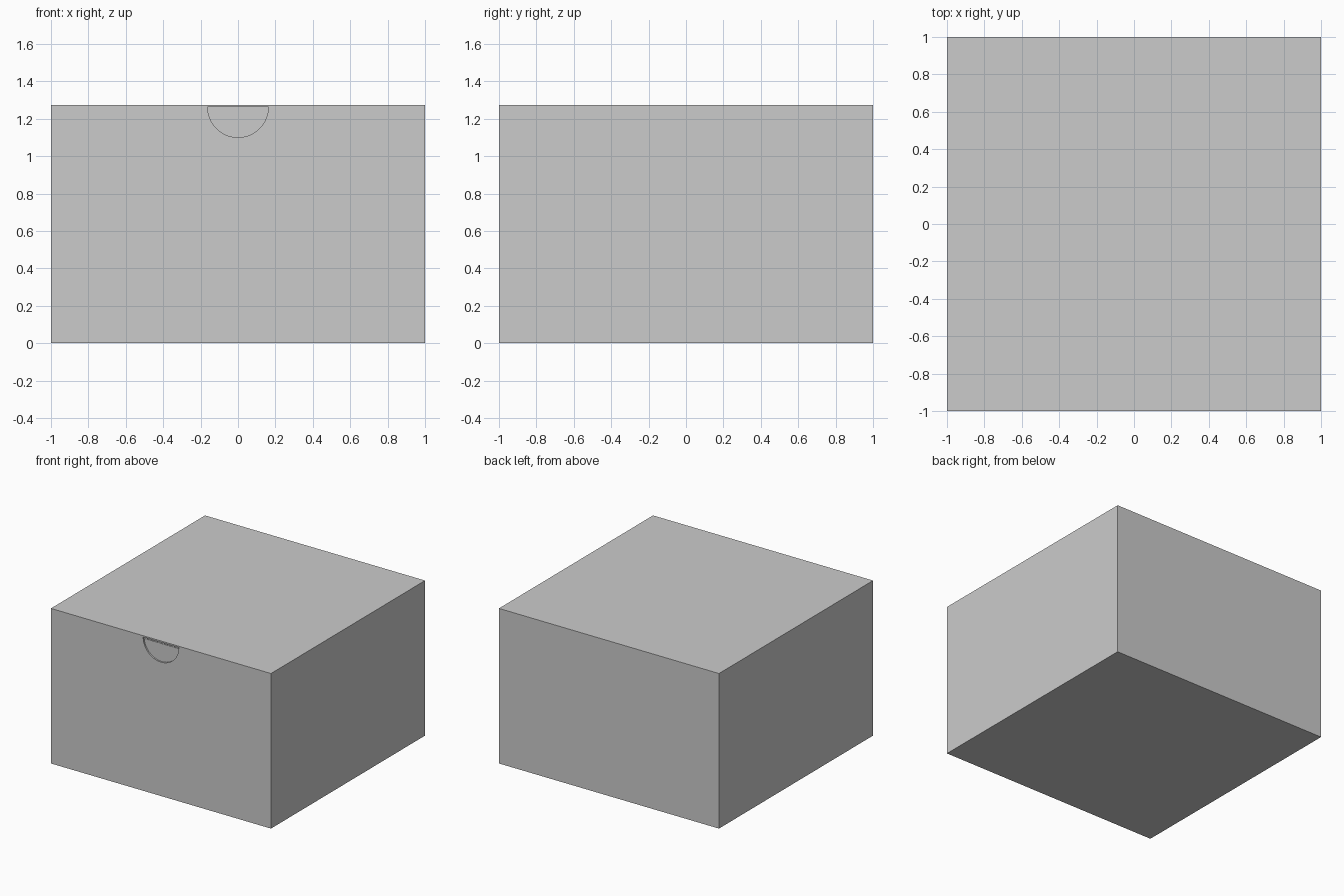
import bpy, bmesh
from math import pi, sin, cos

if "Cube" in bpy.data.objects:
    bpy.data.objects.remove(bpy.data.objects["Cube"])

H = 1.274      # total height
T = 0.012      # board thickness
R = 0.162      # thumb notch radius
TOP = H - T    # underside of the lid


def make_object(name, bm):
    bmesh.ops.recalc_face_normals(bm, faces=bm.faces)
    mesh = bpy.data.meshes.new(name)
    bm.to_mesh(mesh)
    bm.free()
    obj = bpy.data.objects.new(name, mesh)
    bpy.context.collection.objects.link(obj)
    return obj


def panel(name, outline, y, thick):
    """Upright board: x-z outline extruded backwards from y."""
    bm = bmesh.new()
    face = bm.faces.new([bm.verts.new((x, y, z)) for x, z in outline])
    out = bmesh.ops.extrude_face_region(bm, geom=[face])
    moved = [g for g in out["geom"] if isinstance(g, bmesh.types.BMVert)]
    bmesh.ops.translate(bm, verts=moved, vec=(0, thick, 0))
    return make_object(name, bm)


# Carton shell: base, sides, back and lid folded from one board, front open
bm = bmesh.new()
bmesh.ops.create_cube(bm, size=2)
for v in bm.verts:
    v.co.z = H if v.co.z > 0 else 0
front = [f for f in bm.faces if f.calc_center_median().y < -0.9]
bmesh.ops.delete(bm, geom=front, context='FACES_ONLY')
mesh = bpy.data.meshes.new("carton_shell")
bm.to_mesh(mesh)
bm.free()
shell = bpy.data.objects.new("carton_shell", mesh)
bpy.context.collection.objects.link(shell)
board = shell.modifiers.new("board", 'SOLIDIFY')
board.thickness = T
board.offset = -1
board.use_even_offset = True

# Front wall with a half-round thumb notch in its top edge
W = 1 - T
N = 32
notch = [(-R * cos(pi * i / N), TOP - R * sin(pi * i / N)) for i in range(N + 1)]
outline = [(-W, T), (-W, TOP)] + notch + [(W, TOP), (W, T)]
panel("front_wall", outline, -1, T)

# Tuck flap behind the front wall, its crease set just under the lid
FOLD = 1.246
F = W - 0.01
panel("tuck_flap", [(-F, 0.9), (-F + 0.06, 0.84), (F - 0.06, 0.84), (F, 0.9),
                    (F, FOLD), (-F, FOLD)], -1 + T + 0.002, T)
panel("flap_crease", [(-F, FOLD), (F, FOLD), (F, TOP), (-F, TOP)],
      -1 + T + 0.006, T)
